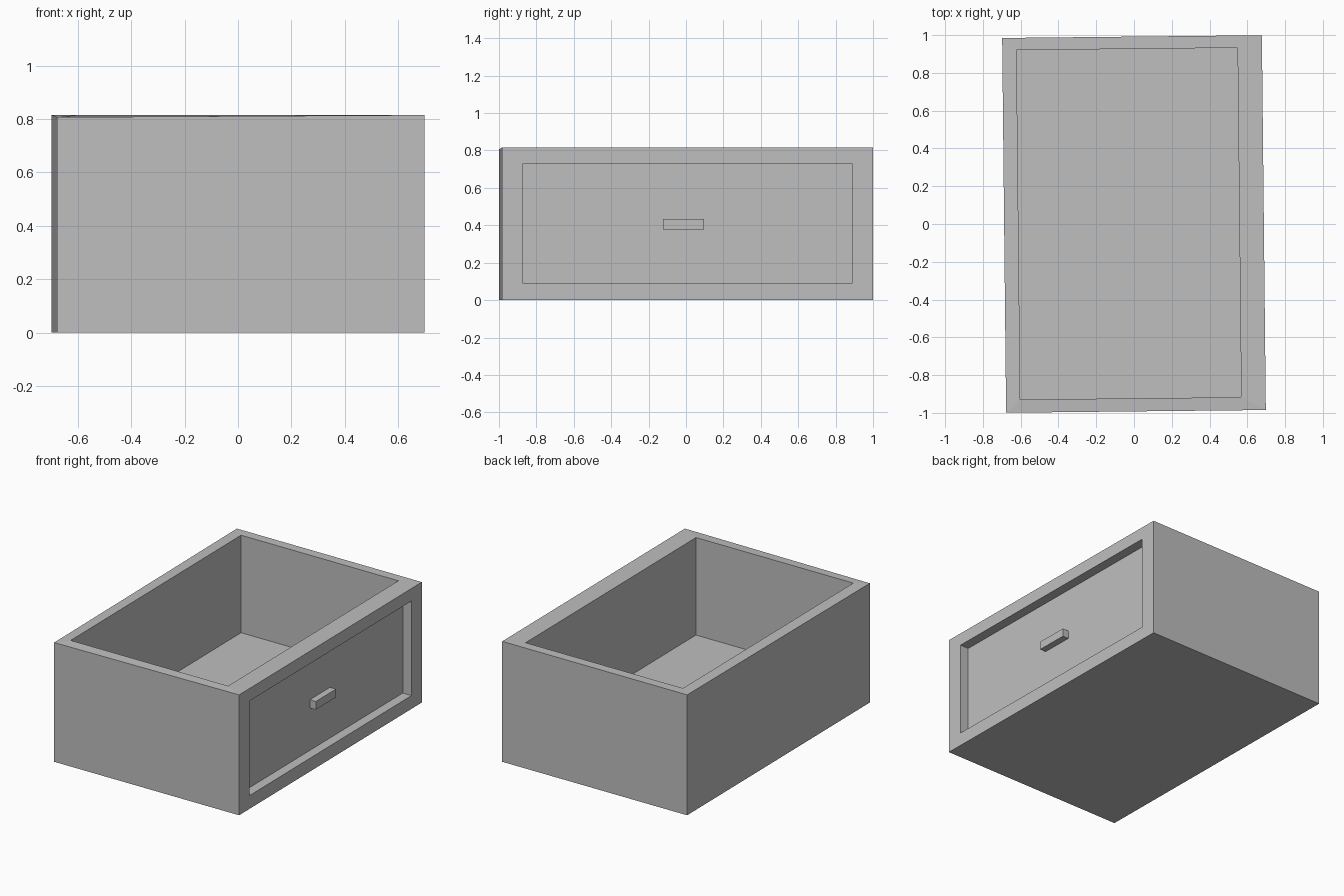
import bpy
import bmesh
import math
from mathutils import Vector

cube = bpy.data.objects.get("Cube")
if cube:
    bpy.data.objects.remove(cube, do_unlink=True)

HX, HY, HEIGHT = 0.6875, 0.992, 0.815   # half width, half length, height
TURN = 0.0105                           # slight turn of the whole piece
RECESS = 0.065                          # depth of the panel recess

grey = bpy.data.materials.new("plain_grey")
grey.use_nodes = True
grey.diffuse_color = (0.52, 0.52, 0.52, 1)
grey.node_tree.nodes["Principled BSDF"].inputs["Base Color"].default_value = grey.diffuse_color


def add_box(bm, low, high):
    """Add a box between two opposite corners."""
    low, high = Vector(low), Vector(high)
    verts = bmesh.ops.create_cube(bm, size=1)["verts"]
    for v in verts:
        v.co = (low + high) / 2 + v.co * (high - low)


def sink(bm, direction, low, high, depth):
    """Inset the face pointing along direction to a rectangle and push it in."""
    direction = Vector(direction)
    bm.normal_update()
    face = max(bm.faces, key=lambda f: f.calc_center_median().dot(direction))
    centre = face.calc_center_median()
    bmesh.ops.inset_individual(bm, faces=[face], thickness=0.03)
    for v in face.verts:
        for axis in range(3):
            if not direction[axis]:
                v.co[axis] = high[axis] if v.co[axis] > centre[axis] else low[axis]
    inner = bmesh.ops.extrude_discrete_faces(bm, faces=[face])["faces"][0]
    bmesh.ops.translate(bm, verts=inner.verts, vec=-direction * depth)


def finish(bm, name):
    """Turn the bmesh into a coloured object."""
    bmesh.ops.recalc_face_normals(bm, faces=bm.faces)
    mesh = bpy.data.meshes.new(name)
    bm.to_mesh(mesh)
    bm.free()
    mesh.materials.append(grey)
    obj = bpy.data.objects.new(name, mesh)
    obj.rotation_euler.z = TURN
    bpy.context.collection.objects.link(obj)


# Open tray with a deep cavity and a recessed panel on one long side
bm = bmesh.new()
add_box(bm, (-HX, -HY, 0), (HX, HY, HEIGHT))
sink(bm, (1, 0, 0), (0, -0.88, 0.09), (0, 0.88, 0.73), RECESS)
sink(bm, (0, 0, 1), (-0.612, -0.923, 0), (0.558, 0.927, 0), 0.66)

# One rim corner sits a touch lower
corner = min(bm.verts, key=lambda v: (v.co - Vector((-HX, -HY, HEIGHT))).length)
corner.co.z -= 0.008
finish(bm, "drawer_body")

# Small bar handle on the panel
bm = bmesh.new()
add_box(bm, (HX - RECESS, -0.13, 0.378), (HX - RECESS + 0.045, 0.09, 0.433))
finish(bm, "drawer_handle")
